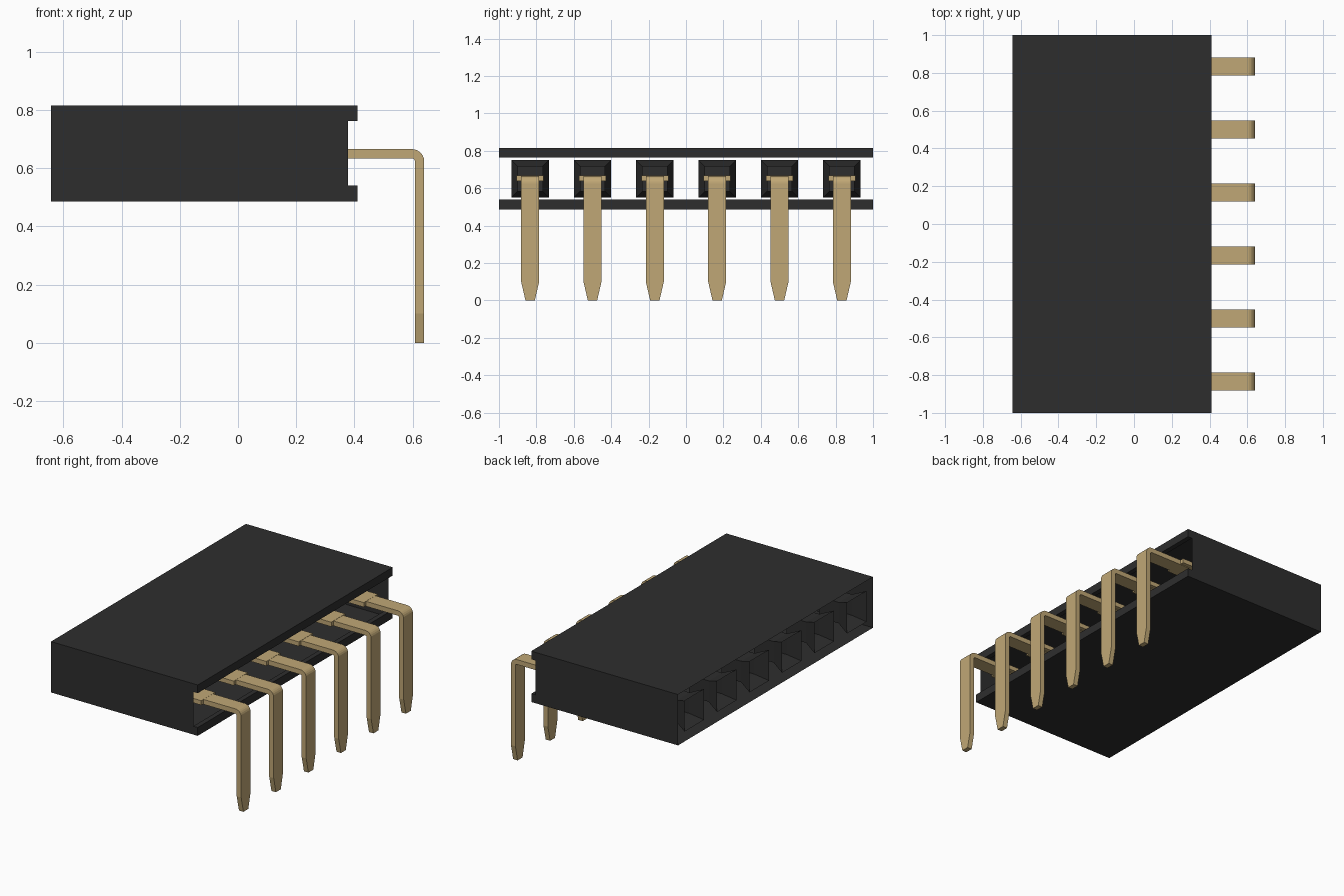
import bpy, bmesh, math

cube = bpy.data.objects.get("Cube")
if cube:
    bpy.data.objects.remove(cube)


def material(name, rgb):
    mat = bpy.data.materials.new(name)
    mat.use_nodes = True
    mat.diffuse_color = (*rgb, 1)
    mat.node_tree.nodes["Principled BSDF"].inputs["Base Color"].default_value = (*rgb, 1)
    return mat


black = material("black plastic", (0.027, 0.027, 0.027))
gold = material("gold metal", (0.53, 0.39, 0.18))


def finish(name, bm, mat):
    bmesh.ops.recalc_face_normals(bm, faces=bm.faces)
    mesh = bpy.data.meshes.new(name)
    bm.to_mesh(mesh)
    bm.free()
    mesh.materials.append(mat)
    obj = bpy.data.objects.new(name, mesh)
    bpy.context.collection.objects.link(obj)
    return obj


def loft(bm, rings, cap_start=True, cap_end=True):
    """Join four-sided rings of points into a tube."""
    loops = [[bm.verts.new(p) for p in ring] for ring in rings]
    for a, b in zip(loops, loops[1:]):
        for i in range(4):
            j = (i + 1) % 4
            bm.faces.new((a[i], a[j], b[j], b[i]))
    if cap_start:
        bm.faces.new(loops[0][::-1])
    if cap_end:
        bm.faces.new(loops[-1])


# Housing: thin shell with lips, open at both ends
LEFT, WALL, LIP = -0.643, 0.379, 0.411
BOTTOM, TOP = 0.486, 0.816
outline = [(LEFT, BOTTOM), (LIP, BOTTOM), (LIP, 0.54), (WALL, 0.54),
           (WALL, 0.763), (LIP, 0.763), (LIP, TOP), (LEFT, TOP)]
bm = bmesh.new()
near = [bm.verts.new((x, -1, z)) for x, z in outline]
far = [bm.verts.new((x, 1, z)) for x, z in outline]
bm.faces.new(near)
bm.faces.new(far[::-1])
for i in range(len(outline)):
    j = (i + 1) % len(outline)
    if i not in (3, 7):
        bm.faces.new((near[i], far[i], far[j], near[j]))
finish("housing", bm, black)

CENTRE_Z = 0.65


def square(x, y, half):
    return [(x, y - half, CENTRE_Z - half), (x, y + half, CENTRE_Z - half),
            (x, y + half, CENTRE_Z + half), (x, y - half, CENTRE_Z + half)]


def add_socket(n, y):
    # Funnel mouth leading into a closed square pocket
    bm = bmesh.new()
    loft(bm, [square(LEFT, y, 0.1), square(-0.56, y, 0.068),
              square(-0.42, y, 0.068)], cap_start=False)
    finish(f"socket_{n}", bm, black)


def add_contact(n, y):
    # Wide flat contact inside the housing
    bm = bmesh.new()
    loft(bm, [[(x, y - 0.072, 0.638), (x, y + 0.072, 0.638),
               (x, y + 0.072, 0.667), (x, y - 0.072, 0.667)] for x in (-0.42, 0.37)])
    finish(f"contact_{n}", bm, gold)


def add_pin(n, y):
    # Flat pin with a rounded right-angle bend and a tapered tip
    outer_x, inner_x, top, under = 0.64, 0.608, 0.666, 0.634
    r_out, r_in = 0.042, 0.01
    cx, cz = outer_x - r_out, top - r_out
    path = [((0.3, under), (0.3, top), 0.048)]
    for k in range(7):
        a = math.radians(90 - 15 * k)
        c, s = math.cos(a), math.sin(a)
        path.append(((cx + r_in * c, cz + r_in * s),
                     (cx + r_out * c, cz + r_out * s), 0.048))
    path += [((inner_x, 0.1), (outer_x, 0.1), 0.048),
             ((inner_x, 0), (outer_x, 0), 0.025)]
    bm = bmesh.new()
    loft(bm, [[(i[0], y - h, i[1]), (i[0], y + h, i[1]),
               (o[0], y + h, o[1]), (o[0], y - h, o[1])] for i, o, h in path])
    finish(f"pin_{n}", bm, gold)


for n in range(6):
    y = (n - 2.5) / 3
    add_socket(n + 1, y)
    add_contact(n + 1, y)
    add_pin(n + 1, y)
